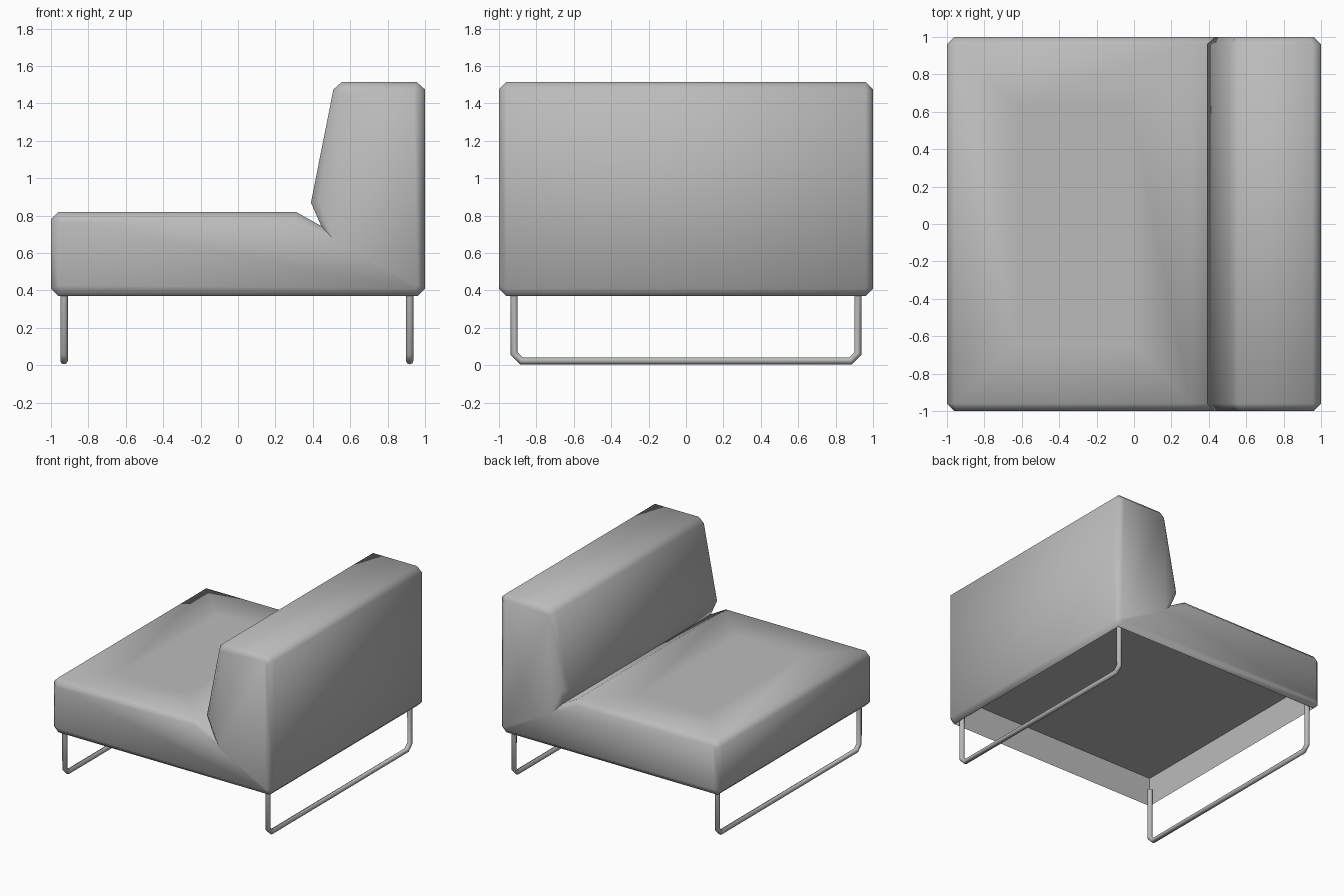
import bpy, bmesh, math
from mathutils import Vector

if "Cube" in bpy.data.objects:
    bpy.data.objects.remove(bpy.data.objects["Cube"], do_unlink=True)


def material(name, rgb):
    m = bpy.data.materials.new(name)
    m.use_nodes = True
    m.diffuse_color = (*rgb, 1)
    m.node_tree.nodes["Principled BSDF"].inputs["Base Color"].default_value = (*rgb, 1)
    return m


GREY = material("light grey", (0.5, 0.5, 0.5))


def finish(ob, angle):
    ob.data.materials.append(GREY)
    bpy.ops.object.select_all(action="DESELECT")
    ob.select_set(True)
    bpy.context.view_layer.objects.active = ob
    if ob.type == "CURVE":
        bpy.ops.object.convert(target="MESH")
    bpy.ops.object.shade_smooth_by_angle(angle=math.radians(angle))


# Upholstered seat and backrest: one side profile, extruded across the width
BEVEL = 0.04
PROFILE = [(-0.96, 0.37), (0.96, 0.37), (1, 0.41), (1, 1.475), (0.955, 1.515),
           (0.555, 1.515), (0.51, 1.475), (0.39, 0.87), (0.445, 0.745),
           (0.31, 0.82), (-0.96, 0.82), (-1, 0.78), (-1, 0.41)]
bm = bmesh.new()
side = bm.faces.new([bm.verts.new((x, BEVEL - 1, z)) for x, z in PROFILE])
ext = bmesh.ops.extrude_face_region(bm, geom=[side], use_keep_orig=True)
moved = [g for g in ext["geom"] if isinstance(g, bmesh.types.BMVert)]
bmesh.ops.translate(bm, verts=moved, vec=(0, 2 - 2 * BEVEL, 0))
bmesh.ops.recalc_face_normals(bm, faces=bm.faces)

# Chamfered ends, split from the crease to the lower back corner
caps = [f for f in bm.faces if abs(f.normal.y) > 0.9]
bmesh.ops.inset_individual(bm, faces=caps, thickness=BEVEL, depth=BEVEL, use_even_offset=True)
for cap in caps:
    crease = min(cap.verts, key=lambda v: (v.co - Vector((0.45, v.co.y, 0.7))).length)
    corner = min(cap.verts, key=lambda v: (v.co - Vector((1, v.co.y, 0.35))).length)
    bmesh.ops.connect_verts(bm, verts=[crease, corner])

# Flat centre of the seat top
bm.normal_update()
top = [f for f in bm.faces if f.normal.z > 0.99 and f.calc_center_median().z < 1]
bmesh.ops.inset_individual(bm, faces=top, thickness=0.33, use_even_offset=True)

# Open recess under the seat
under = [f for f in bm.faces if f.normal.z < -0.99]
ext = bmesh.ops.extrude_face_region(bm, geom=under)
moved = [g for g in ext["geom"] if isinstance(g, bmesh.types.BMVert)]
bmesh.ops.translate(bm, verts=moved, vec=(0, 0, 0.24))
bmesh.ops.delete(bm, geom=[f for f in under if f.is_valid and f.calc_center_median().z < 0.4],
                 context="FACES")

mesh = bpy.data.meshes.new("seat_and_backrest")
bm.to_mesh(mesh)
bm.free()
seat = bpy.data.objects.new("seat_and_backrest", mesh)
bpy.context.collection.objects.link(seat)
finish(seat, 65)

# Two tubular sled legs with cut corners
R = 0.02
HALF, LOW, CUT = 0.92, 0.024, 0.04
half_path = [(HALF, 0.48), (HALF, LOW + CUT), (HALF - CUT, LOW)]
path = half_path + [(-y, z) for y, z in reversed(half_path)]
for name, x in (("front_leg", -0.93), ("back_leg", 0.918)):
    curve = bpy.data.curves.new(name, "CURVE")
    curve.dimensions = "3D"
    curve.bevel_depth = R
    curve.bevel_resolution = 2
    curve.use_fill_caps = True
    spline = curve.splines.new("POLY")
    spline.points.add(len(path) - 1)
    for p, (y, z) in zip(spline.points, path):
        p.co = (x, y, z, 1)
    leg = bpy.data.objects.new(name, curve)
    bpy.context.collection.objects.link(leg)
    finish(leg, 60)
